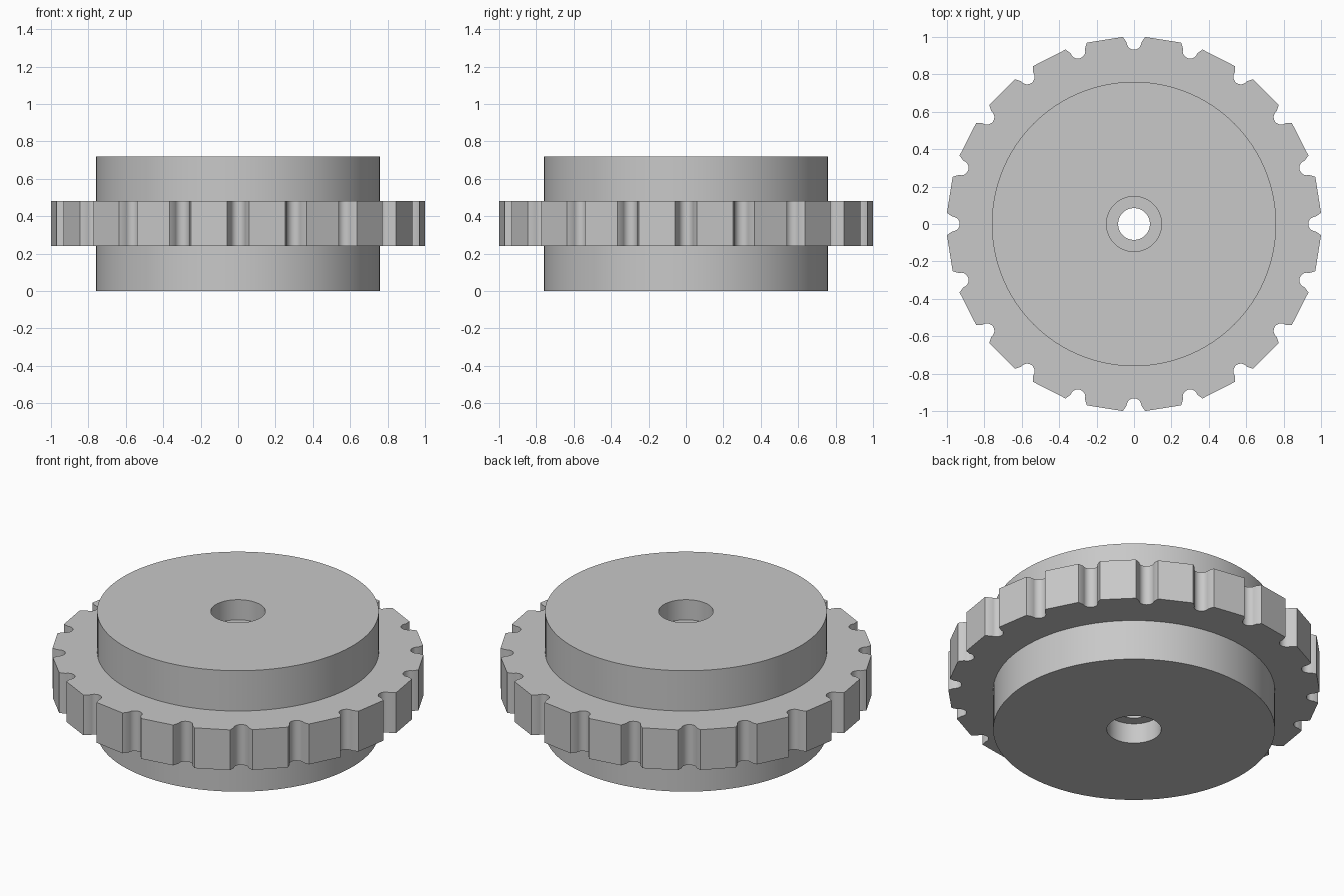
import bpy, bmesh
from math import sin, cos, pi, atan2, hypot, radians

cube = bpy.data.objects.get("Cube")
if cube:
    bpy.data.objects.remove(cube)

NOTCHES = 20

grey = bpy.data.materials.new("plain grey")
grey.use_nodes = True
colour = (0.58, 0.58, 0.58, 1)
grey.diffuse_color = colour
grey.node_tree.nodes["Principled BSDF"].inputs["Base Color"].default_value = colour


def circle(radius, z, count=120):
    return [(radius * cos(2 * pi * i / count), radius * sin(2 * pi * i / count), z)
            for i in range(count)]


def ring_solid(name, loops):
    """Bridge each loop to the next, and the last back to the first."""
    bm = bmesh.new()
    rows = [[bm.verts.new(p) for p in loop] for loop in loops]
    for a, b in zip(rows, rows[1:] + rows[:1]):
        for i in range(len(a)):
            j = (i + 1) % len(a)
            bm.faces.new((a[i], a[j], b[j], b[i]))
    bmesh.ops.recalc_face_normals(bm, faces=bm.faces)
    mesh = bpy.data.meshes.new(name)
    bm.to_mesh(mesh)
    bm.free()
    mesh.materials.append(grey)
    obj = bpy.data.objects.new(name, mesh)
    bpy.context.collection.objects.link(obj)
    bpy.ops.object.select_all(action='DESELECT')
    obj.select_set(True)
    bpy.context.view_layer.objects.active = obj
    bpy.ops.object.shade_smooth_by_angle(angle=radians(30))
    return obj


# Drum with a through bore, counterbored at both ends
profile = [(0.76, 0), (0.76, 0.72), (0.147, 0.72), (0.147, 0.6),
           (0.085, 0.6), (0.085, 0.12), (0.147, 0.12), (0.147, 0)]
ring_solid("drum", [circle(r, z) for r, z in profile])

# One notch, pointing along x: flared mouth with a round bottom
STEPS = 10
notch = [(1.0, -0.06)]
for k in range(STEPS + 1):
    t = pi * k / STEPS
    notch.append((0.972 - 0.04 * sin(t), -0.04 * cos(t)))
notch.append((1.0, 0.06))

# Notched rim: repeat the notch around, with flat teeth between
outline = []
for n in range(NOTCHES):
    turn = 2 * pi * n / NOTCHES
    for x, y in notch:
        angle, radius = atan2(y, x) + turn, hypot(x, y)
        outline.append((radius * cos(angle), radius * sin(angle)))


def rim_loop(z, inner=False):
    loop = []
    for x, y in outline:
        scale = 0.74 / hypot(x, y) if inner else 1
        loop.append((x * scale, y * scale, z))
    return loop


ring_solid("notched_rim", [rim_loop(0.24), rim_loop(0.48),
                           rim_loop(0.48, True), rim_loop(0.24, True)])
